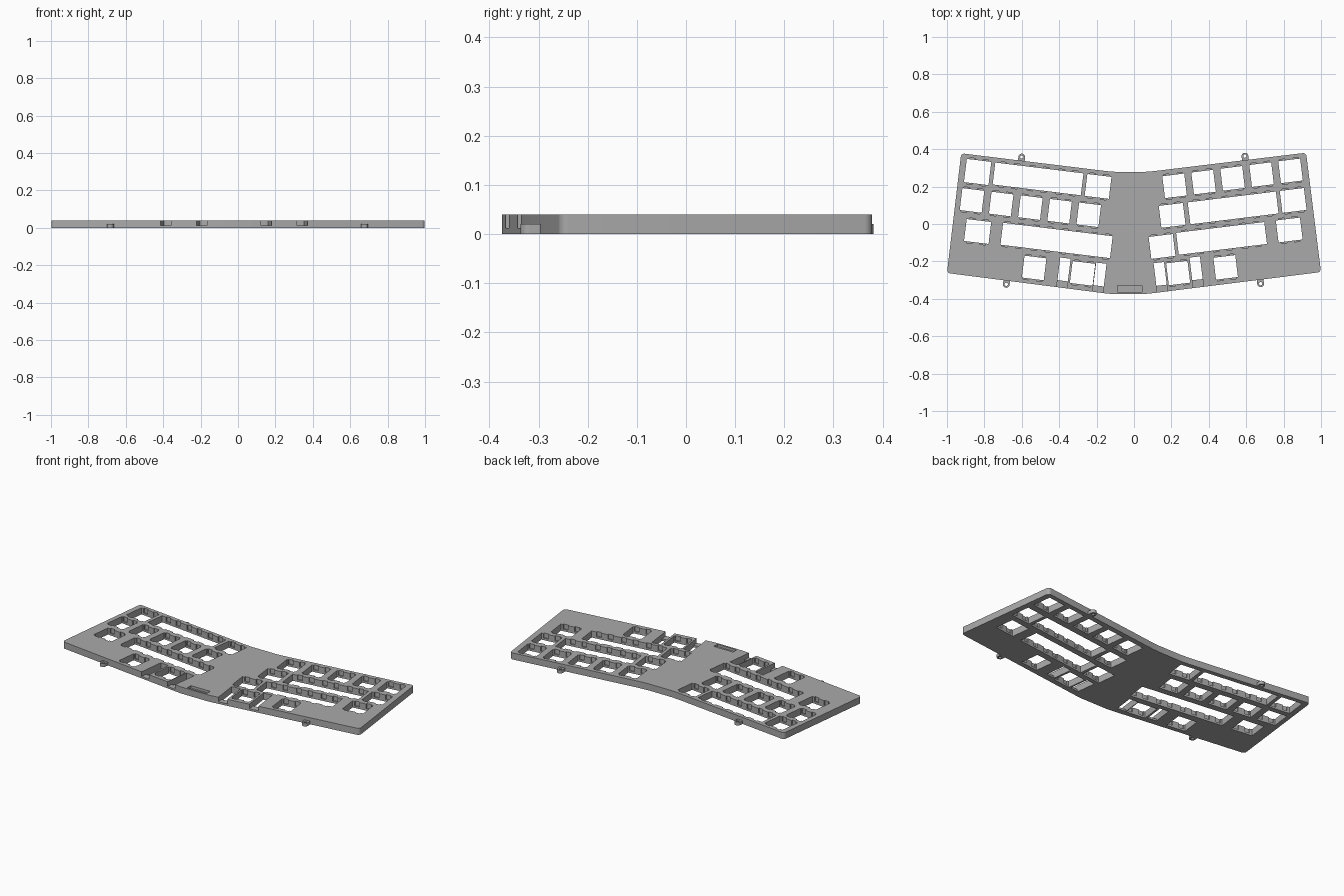
import bpy, bmesh, math
from mathutils import Matrix, Vector

if "Cube" in bpy.data.objects:
    bpy.data.objects.remove(bpy.data.objects["Cube"], do_unlink=True)

H = 0.04            # plate thickness
FLOOR = 0.012       # floor of clip notches and channels
TILT = math.radians(7)
KEY = 0.118
PITCH = 0.156

grey = bpy.data.materials.new("plate grey")
grey.use_nodes = True
grey.diffuse_color = (0.4, 0.4, 0.4, 1)
grey.node_tree.nodes["Principled BSDF"].inputs["Base Color"].default_value = (0.4, 0.4, 0.4, 1)


def make_object(name, bm):
    bmesh.ops.recalc_face_normals(bm, faces=bm.faces)
    mesh = bpy.data.meshes.new(name)
    bm.to_mesh(mesh)
    bm.free()
    obj = bpy.data.objects.new(name, mesh)
    bpy.context.collection.objects.link(obj)
    mesh.materials.append(grey)
    return obj


def prism(bm, points, z0, z1):
    face = bm.faces.new([bm.verts.new((x, y, z0)) for x, y in points])
    new = bmesh.ops.extrude_face_region(bm, geom=[face])["geom"]
    top = [v for v in new if isinstance(v, bmesh.types.BMVert)]
    bmesh.ops.translate(bm, verts=top, vec=(0, 0, z1 - z0))


def cutter_box(bm, x, y, w, d, z0, angle, dx=0, dy=0):
    """Box at (x, y), shifted by dx, dy in its own turned frame."""
    m = (Matrix.Translation((x, y, (z0 + 0.06) / 2)) @ Matrix.Rotation(angle, 4, "Z")
         @ Matrix.Translation((dx, dy, 0)) @ Matrix.Diagonal((w, d, 0.06 - z0, 1)))
    bmesh.ops.create_cube(bm, size=1, matrix=m)


def subtract(obj, cutter):
    mod = obj.modifiers.new("cut", "BOOLEAN")
    mod.operation, mod.solver, mod.object = "DIFFERENCE", "EXACT", cutter
    mod.use_self = True
    bpy.context.view_layer.update()
    mesh = bpy.data.meshes.new_from_object(obj.evaluated_get(bpy.context.evaluated_depsgraph_get()))
    obj.modifiers.clear()
    obj.data = mesh
    bpy.data.objects.remove(cutter, do_unlink=True)


def key_hole(openings, notches, x, y, w, d, angle):
    """Through opening with clip notches along front and back walls."""
    cutter_box(openings, x, y, w, d, -0.02, angle)
    count = max(1, round(w / PITCH))
    for i in range(count):
        mid = (i - (count - 1) / 2) * PITCH
        for off in (-0.036, 0.036):
            cutter_box(notches, x, y, 0.03, d + 0.016, FLOOR, angle, mid + off)


# Plate outline with rounded corners and a softened centre bend
outline = [(-1.0, -0.262), (-0.16, -0.370), (-0.12, -0.374), (0.06, -0.374), (0.1, -0.370),
           (1.0, -0.257), (0.92, 0.381), (0.11, 0.283), (0.06, 0.279), (-0.1, 0.279),
           (-0.15, 0.283), (-0.924, 0.378)]
bm = bmesh.new()
prism(bm, outline, 0, H)
corners = [e for e in bm.edges if abs(e.verts[0].co.z - e.verts[1].co.z) > 0.01
           and abs(e.verts[0].co.x) > 0.8]
bmesh.ops.bevel(bm, geom=corners, offset=0.018, segments=5, profile=0.5, affect="EDGES")
plate = make_object("keyboard_plate", bm)

# Key openings: x, y, width, depth
left_keys = [(-0.836, 0.278, 0.132, 0.125), (-0.513, 0.241, 0.475, KEY), (-0.192, 0.201, 0.13, KEY),
             (-0.836, -0.04, 0.132, KEY), (-0.414, -0.088, 0.59, KEY), (-0.534, -0.235, KEY, KEY),
             (-0.275, -0.264, 0.122, KEY)]
left_keys += [(-0.866 + i * 0.156, 0.126 - i * 0.0192, KEY, KEY) for i in range(5)]
right_keys = [(0.204, 0.046, 0.13, KEY), (0.53, 0.086, 0.475, KEY), (0.851, 0.126, 0.13, KEY),
              (0.15, -0.12, 0.13, KEY), (0.468, -0.077, 0.475, KEY), (0.83, -0.032, 0.13, KEY),
              (0.236, -0.262, 0.115, KEY), (0.49, -0.232, KEY, KEY)]
right_keys += [(0.217 + i * 0.155, 0.204 + i * 0.02, KEY, KEY) for i in range(5)]

openings, notches = bmesh.new(), bmesh.new()
for keys, angle in ((left_keys, -TILT), (right_keys, TILT)):
    for key in keys:
        key_hole(openings, notches, *key, angle)

# Stabiliser slots, each with a channel running out of the front edge
for x, y, angle in ((-0.374, -0.243, -TILT), (-0.182, -0.27, -TILT),
                    (0.14, -0.267, TILT), (0.332, -0.237, TILT)):
    cutter_box(openings, x, y, 0.056, 0.122, -0.02, angle)
    cutter_box(notches, x, y, 0.056, 0.2, FLOOR, angle, 0, -0.08)

# Shallow pocket at the front centre
cutter_box(notches, -0.022, -0.346, 0.13, 0.034, 0.025, 0)

subtract(plate, make_object("opening_cutter", openings))
subtract(plate, make_object("notch_cutter", notches))

# Screw tabs: a rounded lug with a hole, its flat end sunk into the edge
for name, x, y, angle in (("back_right_tab", -0.6, 0.358, -TILT), ("back_left_tab", 0.593, 0.363, TILT),
                          ("front_right_tab", -0.683, -0.323, math.pi - TILT),
                          ("front_left_tab", 0.677, -0.319, math.pi + TILT)):
    r, steps = 0.018, 16
    turn = Matrix.Rotation(angle, 2)
    arc = [Vector((r * math.cos(math.pi * i / steps), r * math.sin(math.pi * i / steps)))
           for i in range(steps + 1)]
    shape = arc + [Vector((-r, -0.03)), Vector((r, -0.03))]
    bm = bmesh.new()
    prism(bm, [turn @ p + Vector((x, y)) for p in shape], 0, 0.02)
    tab = make_object(name, bm)
    bm = bmesh.new()
    bmesh.ops.create_cone(bm, cap_ends=True, segments=16, radius1=0.009, radius2=0.009, depth=0.1,
                          matrix=Matrix.Translation((x, y, 0)))
    subtract(tab, make_object("tab_hole_cutter", bm))

# Keep walls crisp while rounding corners smoothly
bpy.ops.object.select_all(action="DESELECT")
for obj in bpy.context.collection.objects:
    if obj.name == "keyboard_plate" or obj.name.endswith("_tab"):
        obj.select_set(True)
        bpy.context.view_layer.objects.active = obj
bpy.ops.object.shade_smooth_by_angle(angle=math.radians(30))
